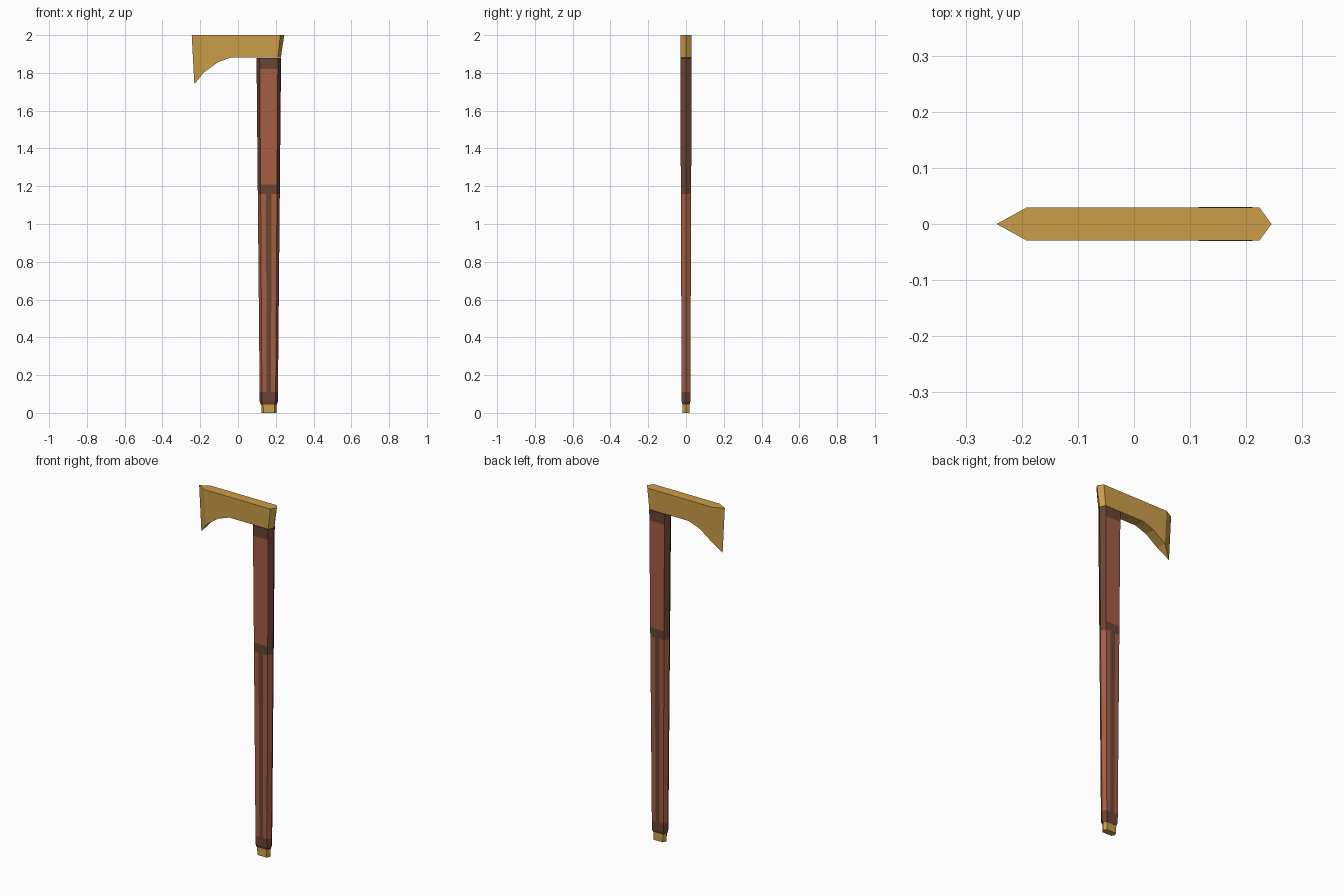
import bpy, bmesh

if "Cube" in bpy.data.objects:
    bpy.data.objects.remove(bpy.data.objects["Cube"])


def material(name, rgb):
    m = bpy.data.materials.new(name)
    m.diffuse_color = (*rgb, 1)
    m.use_nodes = True
    m.node_tree.nodes["Principled BSDF"].inputs["Base Color"].default_value = m.diffuse_color
    return m


GOLD = material("gold", (0.60, 0.34, 0.065))
RED = material("red_wood", (0.37, 0.11, 0.058))
DARK = material("dark_wood", (0.15, 0.056, 0.035))


def finish(name, bm, mats):
    bmesh.ops.recalc_face_normals(bm, faces=bm.faces)
    me = bpy.data.meshes.new(name)
    bm.to_mesh(me)
    bm.free()
    for m in mats:
        me.materials.append(m)
    ob = bpy.data.objects.new(name, me)
    bpy.context.collection.objects.link(ob)
    return ob


def loft(name, levels, mats, pick):
    """Stack six-sided rings whose wide faces are split in three.
    Each level is (z, left tip, right tip, flat inset, half depth)."""
    bm = bmesh.new()
    rings = []
    for z, x0, x1, inset, d in levels:
        a, b = x0 + inset, x1 - inset
        s = (b - a) / 3
        flat = [a, a + s, b - s, b]
        pts = [(x0, 0)] + [(x, -d) for x in flat] + [(x1, 0)] + [(x, d) for x in reversed(flat)]
        rings.append([bm.verts.new((x, y, z)) for x, y in pts])
    for i, (lo, hi) in enumerate(zip(rings, rings[1:])):
        for k in range(10):
            j = (k + 1) % 10
            bm.faces.new((lo[k], lo[j], hi[j], hi[k])).material_index = pick(i, k)
    bm.faces.new(rings[0]).material_index = pick(0, 0)
    bm.faces.new(rings[-1]).material_index = pick(len(levels) - 2, 0)
    return finish(name, bm, mats)


# Handle: dark bands, striped grip below, red panels above
def handle_colour(band, facet):
    if band == 2:                          # grip with dark centre stripes
        return 1 if facet in (2, 7) else 0
    if band == 4:                          # red panels on the wide faces
        return 0 if facet in (1, 2, 3, 6, 7, 8) else 1
    return 1


def handle_level(z):
    t = (z - 0.06) / 1.82
    return (z, 0.115 - 0.017 * t, 0.211 + 0.017 * t, 0.012 + 0.005 * t, 0.023 + 0.007 * t)


loft("handle",
     [(0.045, 0.120, 0.206, 0.012, 0.019)]
     + [handle_level(z) for z in (0.06, 0.11, 1.16, 1.21, 1.82, 1.88)],
     [RED, DARK], handle_colour)

# End cap at the foot of the handle
loft("end_cap", [(0, 0.125, 0.203, 0.010, 0.018), (0.045, 0.123, 0.204, 0.010, 0.018)],
     [GOLD], lambda i, k: 0)

# Axe head: flat cheeks with sharpened blade and pointed back
cheek = [(-0.192, 2), (-0.18, 1.803), (-0.105, 1.857), (-0.035, 1.882), (0.211, 1.882), (0.224, 2)]
bm = bmesh.new()
front, back = ([bm.verts.new((x, y, z)) for x, z in cheek] for y in (-0.029, 0.029))
blade_top, blade_tip, rear_low, rear_top = (
    bm.verts.new((x, 0, z)) for x, z in ((-0.245, 2), (-0.231, 1.74), (0.227, 1.882), (0.245, 2)))
for side in (front, back):
    bm.faces.new(side)
    bm.faces.new((side[0], blade_top, blade_tip, side[1]))
    bm.faces.new((side[4], rear_low, rear_top, side[5]))
for i in range(1, 4):
    bm.faces.new((front[i], front[i + 1], back[i + 1], back[i]))
bm.faces.new((front[1], back[1], blade_tip))
bm.faces.new((front[4], rear_low, back[4]))
bm.faces.new((front[0], front[5], rear_top, back[5], back[0], blade_top))
finish("axe_head", bm, [GOLD])
